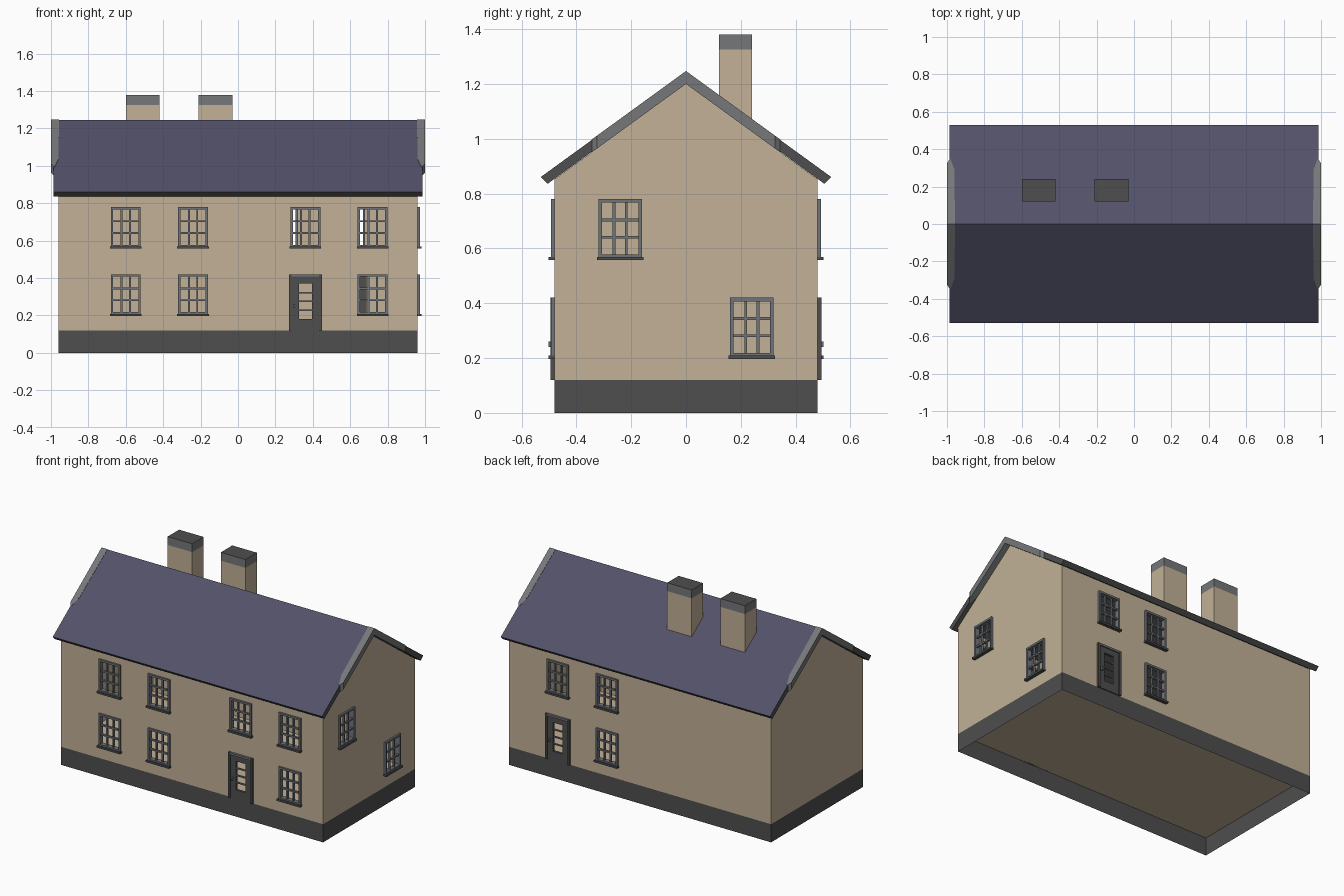
import bpy, bmesh, math
from mathutils import Matrix, Vector

if "Cube" in bpy.data.objects:
    bpy.data.objects.remove(bpy.data.objects["Cube"])


def material(name, srgb):
    lin = [((c / 255 + 0.055) / 1.055) ** 2.4 for c in srgb]
    m = bpy.data.materials.new(name)
    m.diffuse_color = (*lin, 1)
    m.use_nodes = True
    m.node_tree.nodes["Principled BSDF"].inputs["Base Color"].default_value = m.diffuse_color
    return m


WALL = material("sandy render", (194, 177, 150))
DARK = material("dark grey", (78, 78, 78))
GREY = material("mid grey", (118, 119, 121))
FRAME = material("frame grey", (112, 116, 122))
SLATE = material("blue slate", (82, 81, 105))

HX, HY, BASE, EAVE, APEX = 0.96, 0.48, 0.12, 0.852, 1.2
RIDGE = 1.245
SLOPE = 0.726


def finish(name, bm, mats, matrix=None):
    if matrix:
        bm.transform(matrix)
    me = bpy.data.meshes.new(name)
    bm.to_mesh(me)
    bm.free()
    for m in mats:
        me.materials.append(m)
    ob = bpy.data.objects.new(name, me)
    bpy.context.collection.objects.link(ob)
    return ob


def box(bm, x0, x1, y0, y1, z0, z1, mat=0):
    size = Matrix.Diagonal((x1 - x0, y1 - y0, z1 - z0, 1))
    mid = Matrix.Translation(((x0 + x1) / 2, (y0 + y1) / 2, (z0 + z1) / 2))
    vs = bmesh.ops.create_cube(bm, size=1, matrix=mid @ size)["verts"]
    for f in {f for v in vs for f in v.link_faces}:
        f.material_index = mat


def face(bm, pts, mat=0):
    f = bm.faces.new([bm.verts.new(p) for p in pts])
    f.material_index = mat
    return f


def side(angle, dist):
    # local frame of a wall: x along the wall, -y outward
    return Matrix.Rotation(angle, 4, 'Z') @ Matrix.Translation((0, -dist, 0))


def wall(name, half, holes, matrix, gable):
    # sheet wall laid out as cells, leaving the openings empty
    bm = bmesh.new()
    xs = sorted({-half, half, *[v for h in holes for v in h[:2]]})
    zs = sorted({BASE, EAVE, *[v for h in holes for v in h[2:]]})
    for a, b in zip(xs, xs[1:]):
        for c, d in zip(zs, zs[1:]):
            x, z = (a + b) / 2, (c + d) / 2
            if not any(h[0] < x < h[1] and h[2] < z < h[3] for h in holes):
                face(bm, [(a, 0, c), (b, 0, c), (b, 0, d), (a, 0, d)])
    if gable:
        face(bm, [(-half, 0, EAVE), (half, 0, EAVE), (0, 0, APEX)])
    bmesh.ops.remove_doubles(bm, verts=bm.verts, dist=1e-5)
    finish(name, bm, [WALL], matrix)


def ring(bm, w, z0, z1, t, y0, y1, mat):
    box(bm, -w, -w + t, y0, y1, z0, z1, mat)
    box(bm, w - t, w, y0, y1, z0, z1, mat)
    box(bm, -w + t, w - t, y0, y1, z1 - t, z1, mat)
    box(bm, -w + t, w - t, y0, y1, z0, z0 + t, mat)


def window(name, u, z0, matrix):
    bm = bmesh.new()
    z1 = z0 + 0.215
    ring(bm, 0.08, z0, z1, 0.013, -0.012, 0.02, 0)
    for i in (1, 2):
        x = -0.067 + 0.134 * i / 3
        z = z0 + 0.013 + 0.189 * i / 3
        box(bm, x - 0.005, x + 0.005, -0.004, 0.008, z0 + 0.01, z1 - 0.01)
        box(bm, -0.07, 0.07, -0.005, 0.009, z - 0.005, z + 0.005)
    box(bm, -0.085, 0.085, -0.022, 0.0, z0 - 0.008, z0 + 0.004, 1)  # sill
    finish(name, bm, [FRAME, DARK], matrix @ Matrix.Translation((u, 0, 0)))


def door(name, u, matrix):
    bm = bmesh.new()
    box(bm, -0.088, -0.074, -0.014, 0.01, BASE, 0.42, 1)     # frame
    box(bm, 0.074, 0.088, -0.014, 0.01, BASE, 0.42, 1)
    box(bm, -0.074, 0.074, -0.014, 0.01, 0.407, 0.42, 0)
    for x0, x1, z0, z1 in ((-0.074, -0.035, BASE, 0.407), (0.035, 0.074, BASE, 0.407),
                           (-0.035, 0.035, BASE, 0.18), (-0.035, 0.035, 0.37, 0.407)):
        box(bm, x0, x1, -0.006, 0.01, z0, z1, 1)             # leaf
    for i in (1, 2, 3):                                      # glazing bars
        z = 0.18 + 0.19 * i / 4
        box(bm, -0.035, 0.035, -0.003, 0.007, z - 0.004, z + 0.004, 0)
    box(bm, -0.065, -0.055, -0.022, -0.006, 0.24, 0.26, 0)   # handle
    finish(name, bm, [FRAME, DARK], matrix @ Matrix.Translation((u, 0, 0)))


# Walls with their windows and doors: (position, sill height), door positions
UP, LOW = 0.565, 0.205
layout = {
    "front": (0, HY, HX, [(-0.6, UP), (-0.24, UP), (0.36, UP), (0.72, UP),
                          (-0.6, LOW), (-0.24, LOW), (0.72, LOW)], [0.36]),
    "right": (90, HX, HY, [(-0.24, UP), (0.24, LOW)], []),
    "back": (180, HY, HX, [(-0.6, UP), (-0.24, UP), (-0.24, LOW)], [-0.6]),
    "left": (-90, HX, HY, [], []),
}
plinth = bmesh.new()
for key, (deg, dist, half, wins, doors) in layout.items():
    m = side(math.radians(deg), dist)
    holes = [(u - 0.074, u + 0.074, z + 0.006, z + 0.209) for u, z in wins]
    holes += [(u - 0.08, u + 0.08, BASE, 0.414) for u in doors]
    wall(key + "_wall", half, holes, m, deg % 180 != 0)
    for i, (u, z) in enumerate(wins):
        window(f"{key}_window_{i + 1}", u, z, m)
    for u in doors:
        door(key + "_door", u, m)
    face(plinth, [m @ Vector(p) for p in
                  ((-half, 0, 0), (half, 0, 0), (half, 0, BASE), (-half, 0, BASE))])

# Plinth, open underneath, and floor
bmesh.ops.remove_doubles(plinth, verts=plinth.verts, dist=1e-5)
finish("plinth", plinth, [DARK])
bm = bmesh.new()
face(bm, [(-HX, -HY, BASE), (-HX, HY, BASE), (HX, HY, BASE), (HX, -HY, BASE)])
finish("floor", bm, [WALL])

# Roof slab: chevron profile extruded along x; slate on top, dark edges
bm = bmesh.new()
ye, yi, rx = 0.53, 0.505, 0.987
prof = [(-ye, RIDGE - SLOPE * ye), (0, RIDGE), (ye, RIDGE - SLOPE * ye),
        (yi, APEX + 0.002 - SLOPE * yi), (0, APEX + 0.002), (-yi, APEX + 0.002 - SLOPE * yi)]
f = face(bm, [(-rx, y, z) for y, z in prof])
res = bmesh.ops.extrude_face_region(bm, geom=[f])
bmesh.ops.translate(bm, vec=(2 * rx, 0, 0),
                    verts=[v for v in res["geom"] if isinstance(v, bmesh.types.BMVert)])
bmesh.ops.recalc_face_normals(bm, faces=bm.faces)
for f in bm.faces:
    f.material_index = 0 if f.normal.z > 0.3 else 1
finish("roof", bm, [SLATE, DARK])

# Grey verge stones on the upper part of each gable, tapering out down the slope
for sx, name in ((-1, "left_verge"), (1, "right_verge")):
    bm = bmesh.new()
    for sy in (-1, 1):
        outline = [(0.957, 0), (1.0, 0), (1.0, 0.325), (0.986, 0.345), (0.98, 0.345), (0.96, 0.29)]
        low = [bm.verts.new((sx * x, sy * y, APEX - SLOPE * y)) for x, y in outline]
        top = [bm.verts.new((sx * x, sy * y, RIDGE + 0.002 - SLOPE * y)) for x, y in outline]
        bm.faces.new(low)
        bm.faces.new(top)
        n = len(outline)
        for i in range(1, n):
            j = (i + 1) % n
            bm.faces.new((low[i], low[j], top[j], top[i]))
    bmesh.ops.remove_doubles(bm, verts=bm.verts, dist=1e-5)
    bmesh.ops.recalc_face_normals(bm, faces=bm.faces)
    finish(name, bm, [GREY])

# Chimneys: rendered stack, grey cap band, dark top
for name, x in (("left_chimney", -0.51), ("right_chimney", -0.12)):
    bm = bmesh.new()
    box(bm, x - 0.09, x + 0.09, 0.12, 0.24, 1.05, 1.325, 0)
    box(bm, x - 0.09, x + 0.09, 0.12, 0.24, 1.325, 1.38, 1)
    bm.normal_update()
    for f in bm.faces:
        if f.normal.z > 0.5 and f.calc_center_median().z > 1.37:
            f.material_index = 2
    finish(name, bm, [WALL, GREY, DARK])
